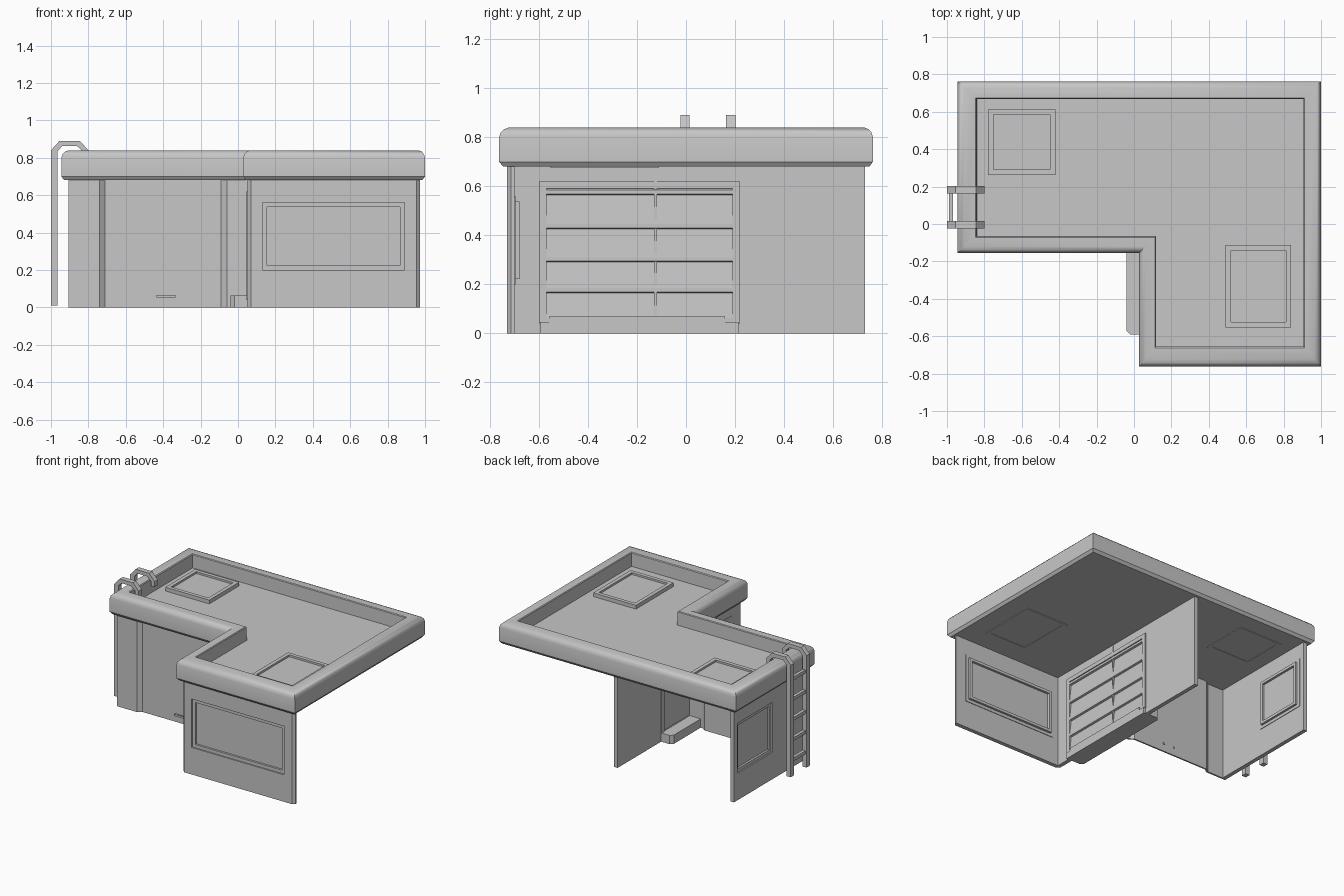
import bpy, bmesh, math
from mathutils import Vector

cube = bpy.data.objects.get("Cube")
if cube:
    bpy.data.objects.remove(cube, do_unlink=True)

grey = bpy.data.materials.new("plain_grey")
grey.use_nodes = True
grey.diffuse_color = (0.57, 0.57, 0.57, 1)
grey.node_tree.nodes["Principled BSDF"].inputs["Base Color"].default_value = (0.57, 0.57, 0.57, 1)


def finish(name, bm):
    """Turn a bmesh into a named object in the plain colour."""
    bmesh.ops.recalc_face_normals(bm, faces=bm.faces[:])
    mesh = bpy.data.meshes.new(name)
    bm.to_mesh(mesh)
    bm.free()
    mesh.materials.append(grey)
    obj = bpy.data.objects.new(name, mesh)
    bpy.context.collection.objects.link(obj)
    return obj


def place(axis, u, v, w):
    """Point with w along the axis and u, v along the other two."""
    return Vector({"x": (w, u, v), "y": (u, w, v), "z": (u, v, w)}[axis])


def bridge(bm, a, b):
    n = len(a)
    for i in range(n):
        j = (i + 1) % n
        bm.faces.new((a[i], a[j], b[j], b[i]))


def prism(name, axis, points, lo, hi):
    """Closed outline extruded along an axis."""
    bm = bmesh.new()
    a, b = [[bm.verts.new(place(axis, u, v, w)) for u, v in points] for w in (lo, hi)]
    bridge(bm, a, b)
    bm.faces.new(a)
    bm.faces.new(b)
    return finish(name, bm)


def corners(r):
    return [(r[0], r[1]), (r[2], r[1]), (r[2], r[3]), (r[0], r[3])]


def slab(name, axis, rect, lo, hi):
    return prism(name, axis, corners(rect), lo, hi)


def ring(name, axis, outer, inner, lo, hi):
    """Rectangular plate with a rectangular opening."""
    bm = bmesh.new()
    loops = [[bm.verts.new(place(axis, u, v, w)) for u, v in corners(r)]
             for r, w in ((outer, lo), (outer, hi), (inner, hi), (inner, lo))]
    for i in range(4):
        bridge(bm, loops[i], loops[(i + 1) % 4])
    return finish(name, bm)


def grow(r, d):
    return (r[0] - d, r[1] - d, r[2] + d, r[3] + d)


TOP = 0.68
FLOOR = 0.738

# Roof: L-shaped tray with a rounded parapet; each corner has its inward direction
outline = [(-0.945, 0.763, 1.1, -1), (1, 0.763, -1, -1), (1, -0.763, -1, 1.15),
           (0.028, -0.763, 0.95, 1.15), (0.028, -0.155, 0.95, 0.95), (-0.945, -0.155, 1.1, 0.95)]
section = [(0.015, TOP), (0, 0.70), (0, 0.80), (0.006, 0.82), (0.018, 0.833), (0.035, 0.84),
           (0.088, 0.84), (0.093, 0.835), (0.095, FLOOR)]
bm = bmesh.new()
loops = [[bm.verts.new((x + dx * d, y + dy * d, z)) for x, y, dx, dy in outline]
         for d, z in section]
for lower, upper in zip(loops, loops[1:]):
    bridge(bm, lower, upper)
bm.faces.new(loops[0])
bm.faces.new(loops[-1])
roof = finish("roof", bm)
bpy.context.view_layer.objects.active = roof
roof.select_set(True)
bpy.ops.object.shade_smooth_by_angle(angle=math.radians(32))
roof.select_set(False)

# Roof hatches, showing slightly through the ceiling
for name, rect in (("rear_hatch", (-0.78, 0.263, -0.42, 0.613)),
                   ("front_hatch", (0.49, -0.553, 0.84, -0.113))):
    ring(name + "_frame", "z", rect, grow(rect, -0.028), 0.675, FLOOR + 0.028)
    slab(name + "_panel", "z", grow(rect, -0.028), 0.677, FLOOR + 0.014)


# Front and side walls with framed windows
def window_wall(name, axis, wall, window, outside):
    """Wall with an opening, a stepped frame and a recessed pane."""
    ring(name + "_wall", axis, wall, window, outside, outside + 0.03)
    ring(name + "_window_surround", axis, window, grow(window, -0.024),
         outside + 0.01, outside + 0.034)
    ring(name + "_window_frame", axis, grow(window, -0.022), grow(window, -0.042),
         outside + 0.027, outside + 0.05)
    slab(name + "_window_pane", axis, grow(window, -0.023),
         outside + 0.025, outside + 0.033)


window_wall("front", "y", (0.07, 0, 0.955, TOP), (0.13, 0.2, 0.89, 0.56), -0.73)
window_wall("side", "x", (-0.125, 0, 0.73, TOP), (0.28, 0.2, 0.69, 0.57), -0.905)

# Chamfered ends of the front wall
prism("front_wall_end", "z", [(0.955, -0.73), (0.972, -0.715), (0.972, -0.70), (0.955, -0.70)], 0, TOP)
prism("front_corner", "z", [(0.07, -0.73), (0.05, -0.71), (0.05, -0.70), (0.07, -0.70)], 0, TOP)

# Set-back wall with a recessed full-height door and its handle
face = [(-0.905, -0.128), (-0.74, -0.128), (-0.71, -0.105), (-0.09, -0.105), (-0.06, -0.128), (0.084, -0.13)]
back = [(0.084, -0.118), (-0.055, -0.115), (-0.085, -0.094), (-0.715, -0.094), (-0.745, -0.115), (-0.905, -0.115)]
prism("set_back_wall", "z", face + back, 0, TOP)
slab("door_handle", "y", (-0.435, 0.052, -0.335, 0.066), -0.127, -0.116)
for x in (-0.43, -0.34):
    slab("door_handle_peg", "y", (x - 0.005, 0.053, x + 0.005, 0.065), -0.117, -0.088)

# Dividing wall with a framed slatted shutter
opening = (-0.57, 0.06, 0.19, 0.59)
ring("dividing_wall", "x", (-0.705, 0, 0.73, TOP), opening, 0.05, 0.08)
ring("shutter_frame", "x", (-0.6, 0.04, 0.22, 0.62), opening, 0.045, 0.088)
zigzag = [(0.074, 0.592)]
for z in (0.585, 0.445, 0.31, 0.185):
    zigzag += [(0.086, z), (0.086, z - 0.016), (0.072, z - 0.02)]
zigzag += [(0.084, 0.06), (0.055, 0.06), (0.055, 0.592)]
prism("shutter_slats", "y", zigzag, opening[0], opening[2])

# Doorstep running along the shutter, with a lower sill behind it
step = [(0.05, -0.59), (-0.02, -0.59), (-0.04, -0.57), (-0.04, 0.2), (-0.02, 0.22), (0.05, 0.22)]
prism("doorstep", "z", step, 0, 0.065)
slab("door_sill", "z", (0.05, -0.595, 0.095, 0.215), 0, 0.045)
slab("door_sill_lip", "z", (0.05, -0.56, 0.092, 0.16), 0.045, 0.068)

# Ladder with hooped rails
rail = [(-1, 0.01), (-1, 0.84), (-0.955, 0.89), (-0.845, 0.89), (-0.80, 0.84), (-0.80, 0.80),
        (-0.83, 0.80), (-0.83, 0.835), (-0.86, 0.862), (-0.94, 0.862), (-0.965, 0.835), (-0.965, 0.01)]
for y in (-0.004, 0.183):
    prism("ladder_rail", "y", rail, y - 0.019, y + 0.019)
for i in range(5):
    z = 0.12 + i * 0.15
    slab("ladder_rung", "y", (-0.99, z - 0.012, -0.967, z + 0.012), 0, 0.183)
